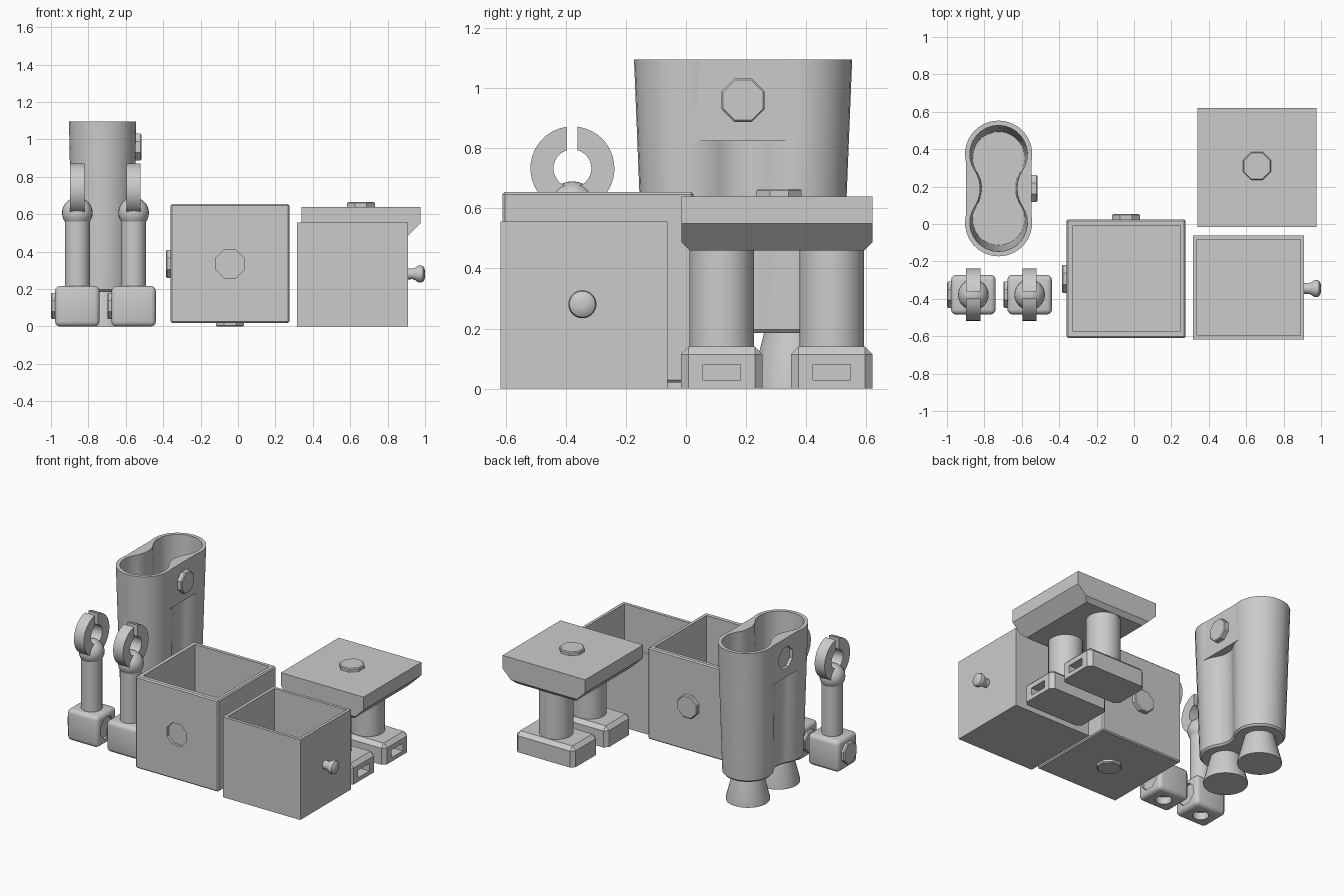
import bpy, bmesh, math
from mathutils import Vector

if "Cube" in bpy.data.objects:
    bpy.data.objects.remove(bpy.data.objects["Cube"])

grey = bpy.data.materials.new("light_grey")
grey.diffuse_color = (0.6, 0.6, 0.6, 1)
grey.use_nodes = True
grey.node_tree.nodes["Principled BSDF"].inputs["Base Color"].default_value = grey.diffuse_color


def finish(name, bm):
    bmesh.ops.recalc_face_normals(bm, faces=bm.faces)
    me = bpy.data.meshes.new(name)
    bm.to_mesh(me)
    bm.free()
    me.materials.append(grey)
    ob = bpy.data.objects.new(name, me)
    bpy.context.collection.objects.link(ob)
    return ob


def loft(name, rings, cap=True):
    """Skin a list of equal-length point rings."""
    bm = bmesh.new()
    vs = [[bm.verts.new(p) for p in r] for r in rings]
    n = len(rings[0])
    for a, b in zip(vs, vs[1:]):
        for i in range(n):
            j = (i + 1) % n
            bm.faces.new((a[i], a[j], b[j], b[i]))
    if cap:
        bm.faces.new(vs[0])
        bm.faces.new(vs[-1])
    return finish(name, bm)


def lathe(name, origin, axis, profile, n=32):
    """Turn (radius, distance) pairs about an axis; flats face the world axes."""
    axis = Vector(axis)
    u = Vector((0, 0, 1)) if abs(axis.z) < 0.5 else Vector((1, 0, 0))
    v = axis.cross(u)
    ang = [(i + 0.5) * 2 * math.pi / n for i in range(n)]
    rings = [[Vector(origin) + axis * d + (u * math.cos(t) + v * math.sin(t)) * r
              for t in ang] for r, d in profile]
    return loft(name, rings)


def box(name, lo, hi, bevel=0, seg=1, pick=lambda e: True):
    bm = bmesh.new()
    bmesh.ops.create_cube(bm, size=1)
    for v in bm.verts:
        v.co = [lo[i] + (v.co[i] + 0.5) * (hi[i] - lo[i]) for i in range(3)]
    if bevel:
        bmesh.ops.bevel(bm, geom=[e for e in bm.edges if pick(e)], offset=bevel,
                        segments=seg, profile=0.5, affect='EDGES')
    return finish(name, bm)


def cut(ob, cutter):
    mod = ob.modifiers.new("cut", 'BOOLEAN')
    mod.operation, mod.solver, mod.object = 'DIFFERENCE', 'EXACT', cutter
    bpy.context.view_layer.objects.active = ob
    bpy.ops.object.modifier_apply(modifier=mod.name)
    bpy.data.objects.remove(cutter)


OCT = 1 / math.cos(math.pi / 8)


def peg(name, origin, axis, r=0.075, h=0.028):
    h0 = 0.01
    return lathe(name, origin, axis,
                 [(r * OCT, -h0), (r * OCT, h - 0.006), (r * OCT - 0.006, h)], 8)


def socket(ob, origin, axis, r=0.075, depth=0.02, n=8):
    k = 1 / math.cos(math.pi / n)
    cut(ob, lathe("socket_cutter", origin, axis, [(r * k, -depth), (r * k, 0.02)], n))


# Large open box with pegs and sockets
big = box("large_box", (-0.36, -0.61, 0.02), (0.275, 0.025, 0.655), 0.008)
cut(big, box("cutter", (-0.326, -0.575, 0.055), (0.246, -0.007, 0.8)))
socket(big, (-0.043, -0.61, 0.335), (0, -1, 0))
socket(big, (0.275, -0.293, 0.335), (1, 0, 0))
peg("large_box_back_peg", (-0.043, 0.025, 0.335), (0, 1, 0))
peg("large_box_side_peg", (-0.36, -0.293, 0.335), (-1, 0, 0), h=0.025)
peg("large_box_bottom_peg", (-0.043, -0.293, 0.02), (0, 0, -1), h=0.02)

# Small open box with a round pull
small = box("small_box", (0.315, -0.617, 0), (0.91, -0.062, 0.556))
cut(small, box("cutter", (0.337, -0.595, 0.022), (0.89, -0.083, 0.7)))
lathe("pull_knob", (0.91, -0.345, 0.281), (1, 0, 0),
      [(0.03, -0.005), (0.028, 0.025), (0.034, 0.038), (0.044, 0.052), (0.047, 0.065),
       (0.043, 0.078), (0.03, 0.087), (0.012, 0.09)], 24)

# Seat block with sloping ends
sx, sy, half = 0.657, 0.3025, 0.3175
prof = [(-half, 0.64), (half, 0.64), (half, 0.55), (half - 0.09, 0.46),
        (0.09 - half, 0.46), (-half, 0.55)]
bm = bmesh.new()
ends = [[bm.verts.new((sx + x, sy + s * half, z)) for x, z in prof] for s in (-1, 1)]
for e in ends:
    bm.faces.new(e)
for i in range(6):
    j = (i + 1) % 6
    bm.faces.new((ends[0][i], ends[0][j], ends[1][j], ends[1][i]))
low = [e for e in bm.edges if all(v.co.z < 0.47 for v in e.verts)
       and abs(e.verts[0].co.y - e.verts[1].co.y) < 0.01]
bmesh.ops.bevel(bm, geom=low, offset=0.027, segments=1, affect='EDGES')
finish("seat_block", bm)
peg("seat_peg", (sx, 0.31, 0.64), (0, 0, 1), h=0.025)

# Post legs with slotted feet
for side, y in (("front", 0.119), ("back", 0.485)):
    lathe(side + "_post", (sx, y, 0), (0, 0, 1), [(0.108, 0.13), (0.108, 0.47)])
    foot = box(side + "_foot", (0.43, y - 0.136, 0), (0.882, y + 0.136, 0.14), 0.026, 1,
               lambda e: max(v.co.z for v in e.verts) > 0.1)
    cut(foot, box("cutter", (0.79, y - 0.063, 0.028), (0.95, y + 0.063, 0.08)))

# Tall double-barrelled sleeve
cx, cy, d = -0.724, 0.19, 0.183


def peanut(inset, z, scale=1.0, n=10):
    r, w = 0.18 - inset, 0.125 - inset
    rc = (w * w + d * d - r * r) / (2 * (r - w))
    b = math.atan2(d, w + rc)
    q = [(w + rc - rc * math.cos(b * i / n), rc * math.sin(b * i / n)) for i in range(n)]
    q += [(r * math.cos(t), d + r * math.sin(t))
          for t in (-b + (b + math.pi / 2) * i / n for i in range(n + 1))]
    top = q + [(-x, y) for x, y in q[-2::-1]]
    pts = top + [(-x, -y) for x, y in top[1:-1]]
    return [(cx + x * scale, cy + y * scale, z) for x, y in pts]


loft("sleeve", [peanut(0.012, 0.185, 0.9), peanut(0, 0.197, 0.9), peanut(0, 1.095),
                peanut(0.026, 1.095), peanut(0.026, 0.23, 0.9)])
for s in (-1, 1):
    # Flat pads filling the waist
    waist = [(x, y) for x, y, z in peanut(0.012, 0)
             if (x - cx) * s > 0.05 and abs(y - cy) < 0.166]
    waist.sort(key=lambda p: p[1])
    face = cx + s * 0.175
    outline = [(face, cy - 0.166)] + waist + [(face, cy + 0.166)]
    pad = loft("sleeve_pad", [[(x, y, z) for x, y in outline] for z in (0.825, 1.095)])
    if s < 0:
        socket(pad, (face, cy, 0.96), (-1, 0, 0), 0.072)
    else:
        peg("sleeve_peg", (face, cy, 0.96), (1, 0, 0), 0.072, 0.033)
    # Flared feet
    lathe("sleeve_foot", (cx, cy + s * d * 0.9, 0), (0, 0, 1),
          [(0.14, 0), (0.14, 0.01), (0.093, 0.195)])

# Two clamp arms
ay = -0.378
for side, x in (("left", -0.859), ("right", -0.558)):
    base = box(side + "_arm_base", (x - 0.119, ay - 0.106, 0), (x + 0.119, ay + 0.106, 0.216),
               0.027, 3)
    socket(base, (x + 0.119, ay, 0.11), (1, 0, 0), 0.07)
    socket(base, (x, ay, 0), (0, 0, -1), 0.05, 0.05, 24)
    peg(side + "_arm_peg", (x - 0.119, ay, 0.11), (-1, 0, 0), 0.07, 0.022)
    lathe(side + "_arm_post", (x, ay, 0), (0, 0, 1), [(0.067, 0.2), (0.067, 0.58)])
    bm = bmesh.new()
    bmesh.ops.create_uvsphere(bm, u_segments=24, v_segments=14, radius=0.082)
    bmesh.ops.translate(bm, verts=bm.verts, vec=(x, ay, 0.608))
    finish(side + "_arm_ball", bm)
    # Split ring open at the top
    ring = []
    for i in range(33):
        f = i / 32 * 2 - 1
        sec = []
        for r, dx in ((0.063, -0.038), (0.14, -0.038), (0.14, 0.038), (0.063, 0.038)):
            t = f * (math.pi - math.asin(0.0175 / r))
            sec.append((x + dx, ay + r * math.sin(t), 0.733 - r * math.cos(t)))
        ring.append(sec)
    loft(side + "_arm_clamp", ring)

# Smooth the round parts and keep hard edges
bpy.ops.object.select_all(action='DESELECT')
for ob in bpy.context.scene.objects:
    ob.select_set(True)
    bpy.context.view_layer.objects.active = ob
bpy.ops.object.shade_smooth_by_angle(angle=math.radians(30))
